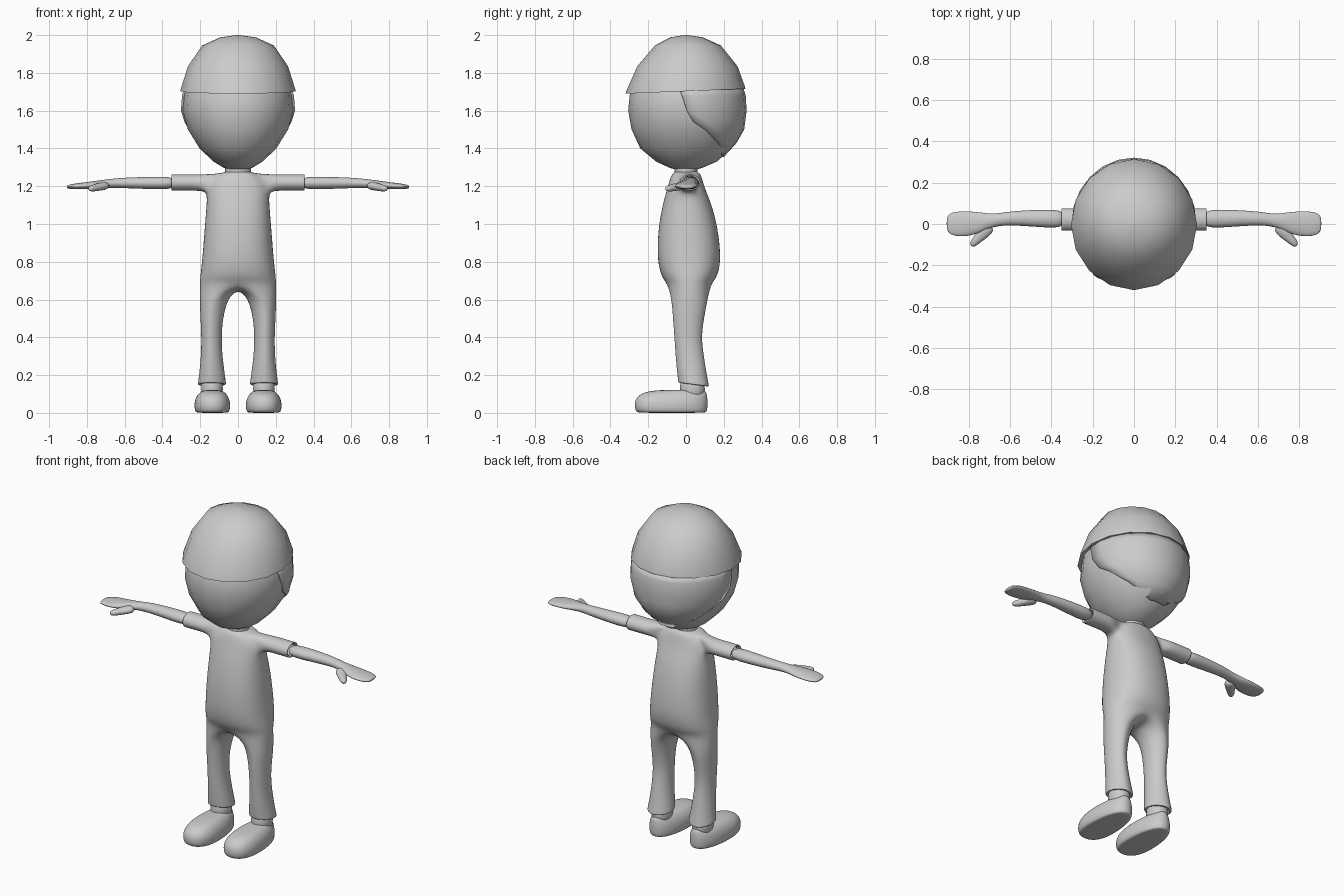
import bpy, bmesh
from math import sin, cos, pi, asin
from mathutils import Vector

if "Cube" in bpy.data.objects:
    bpy.data.objects.remove(bpy.data.objects["Cube"])

grey = bpy.data.materials.new("plain_grey")
grey.use_nodes = True
grey.diffuse_color = (0.6, 0.6, 0.6, 1)
grey.node_tree.nodes["Principled BSDF"].inputs["Base Color"].default_value = (0.6, 0.6, 0.6, 1)


def finish(name, bm, mirror=False, subdiv=0, thickness=0):
    bmesh.ops.recalc_face_normals(bm, faces=bm.faces)
    mesh = bpy.data.meshes.new(name)
    bm.to_mesh(mesh)
    bm.free()
    mesh.materials.append(grey)
    ob = bpy.data.objects.new(name, mesh)
    bpy.context.collection.objects.link(ob)
    if thickness:
        ob.modifiers.new("thickness", 'SOLIDIFY').thickness = thickness
    if mirror:
        ob.modifiers.new("mirror", 'MIRROR').merge_threshold = 0.002
    if subdiv:
        ob.modifiers.new("subdivision", 'SUBSURF').levels = subdiv
        ob.modifiers["subdivision"].render_levels = subdiv
        mesh.shade_smooth()
    else:
        bpy.ops.object.select_all(action='DESELECT')
        bpy.context.view_layer.objects.active = ob
        ob.select_set(True)
        bpy.ops.object.shade_smooth_by_angle(angle=0.9)
    return ob


def bridge(bm, a, b, closed=True):
    n = len(a)
    for i in range(n if closed else n - 1):
        j = (i + 1) % n
        bm.faces.new((a[i], a[j], b[j], b[i]))


def spow(v, p):
    return abs(v) ** p * (1 if v >= 0 else -1)


def flat_ring(z, x0, x1, y0, y1, n=16, p=1.0, grow=1.0, tilt=0.0):
    """Horizontal ellipse between the given limits."""
    cx, cy, rx, ry = (x0 + x1) / 2, (y0 + y1) / 2, (x1 - x0) / 2 * grow, (y1 - y0) / 2 * grow
    out = []
    for i in range(n):
        a = 2 * pi * i / n
        y = cy + ry * spow(sin(a), p)
        out.append(Vector((cx + rx * spow(cos(a), p), y, z + tilt * y)))
    return out


def side_ring(x, y0, y1, z0, z1, grow=1.1):
    """Eight-sided ellipse across the arm, starting at the top front."""
    return [Vector((x, (y0 + y1) / 2 + (y1 - y0) / 2 * grow * cos(a),
                    (z0 + z1) / 2 + (z1 - z0) / 2 * grow * sin(a)))
            for a in [(3 - i) * pi / 4 for i in range(8)]]


def loft(name, rings, caps=(True, True), **kw):
    bm = bmesh.new()
    vs = [[bm.verts.new(c) for c in r] for r in rings]
    for a, b in zip(vs, vs[1:]):
        bridge(bm, a, b)
    if caps[0]:
        bm.faces.new(vs[0])
    if caps[1]:
        bm.faces.new(vs[-1])
    return finish(name, bm, **kw)


# Head: z, half width, front y, back y
HEAD = [(1.283, .03, -.035, .035), (1.297, .075, -.085, .085), (1.33, .13, -.158, .163),
        (1.4, .203, -.242, .242), (1.5, .265, -.288, .299), (1.6, .293, -.306, .312),
        (1.7, .287, -.296, .306), (1.8, .24, -.24, .25)]
loft("head", [flat_ring(z, -w, w, f, b) for z, w, f, b in HEAD])

# Cap with a flat underside and a slightly dipped front rim
loft("cap", [flat_ring(1.703, -.28, .28, -.29, .295, tilt=.04),
             flat_ring(1.703, -.305, .305, -.32, .314, tilt=.04),
             flat_ring(1.715, -.303, .303, -.317, .312, tilt=.04),
             flat_ring(1.835, -.265, .265, -.258, .273),
             flat_ring(1.945, -.19, .19, -.165, .185),
             flat_ring(1.988, -.095, .095, -.085, .09),
             flat_ring(2.0, -.01, .01, -.01, .01)])


# Hair shell on the back of the head, its front edge sweeping down and back
def head_at(z):
    for a, b in zip(HEAD, HEAD[1:]):
        if a[0] <= z <= b[0]:
            t = (z - a[0]) / (b[0] - a[0])
            return [p + (q - p) * t for p, q in zip(a[1:], b[1:])]


bm = bmesh.new()
rows = []
for z, edge in [(1.72, -.04), (1.68, -.02), (1.6, .005), (1.54, .04), (1.5, .1), (1.43, .17), (1.355, .2)]:
    w, f, b = head_at(z)
    cy, ry = (f + b) / 2, (b - f) / 2 + .009
    start = asin(min(.96, (edge - cy) / ry))
    angles = [start + (pi - 2 * start) * i / 12 for i in range(13)]
    rows.append([bm.verts.new(((w + .009) * cos(a), cy + ry * sin(a), z)) for a in angles])
for a, b in zip(rows, rows[1:]):
    bridge(bm, a, b, closed=False)
finish("hair", bm, thickness=.012)

loft("neck", [flat_ring(z, -.068, .068, -.06, .06) for z in (1.24, 1.31)])

# Clothes: half torso, sleeve and trouser leg as one mirrored cage
bm = bmesh.new()
TORSO = [(1.277, .062, -.055, .06), (1.265, .11, -.075, .078), (1.222, .155, -.09, .09),
         (1.168, .164, -.105, .108), (1.1, .168, -.124, .137), (1.0, .176, -.143, .163),
         (.9, .184, -.151, .178), (.8, .192, -.15, .184), (.72, .202, -.13, .166),
         (.69, .203, -.104, .138)]
rows = []
for z, w, f, b in TORSO:
    row = []
    for k in range(9):
        a = -pi / 2 + pi * k / 8
        x = 0 if k in (0, 8) else w * 1.01 * cos(a) ** .85
        row.append(bm.verts.new((x, (f + b) / 2 + (b - f) / 2 * 1.02 * spow(sin(a), .9), z)))
    rows.append(row)
for r in range(len(rows) - 1):
    for k in range(8):
        if not (r in (1, 2) and k in (3, 4)):
            bm.faces.new((rows[r][k], rows[r][k + 1], rows[r + 1][k + 1], rows[r + 1][k]))

# Sleeve grows out of the arm hole and turns in at the cuff
prev = rows[1][3:6] + [rows[2][5]] + rows[3][5:2:-1] + [rows[2][3]]
for x, g in [(.2, 1.08), (.27, 1.1), (.345, 1.1), (.352, 1.1), (.353, .85), (.33, .8)]:
    ring = [bm.verts.new(c) for c in side_ring(x, -.033, .076, 1.176, 1.263, g)]
    bridge(bm, prev, ring)
    prev = ring

# Trouser leg below the crotch arch, with a tilted turned-in hem
crotch = [bm.verts.new((0, y, z)) for y, z in [(.07, .662), (.02, .652), (-.04, .662)]]
prev = rows[-1] + crotch
LEG = [(.61, .05, .201, -.078, .117, 0), (.5, .078, .197, -.07, .096, 0),
       (.4, .085, .192, -.062, .082, 0), (.3, .08, .194, -.056, .095, 0),
       (.2, .066, .204, -.047, .112, -.05), (.158, .06, .21, -.042, .122, -.13),
       (.149, .06, .21, -.042, .122, -.13), (.149, .078, .195, -.025, .1, -.13),
       (.18, .08, .194, -.025, .1, -.13)]
for z, x0, x1, y0, y1, tilt in LEG:
    ring = []
    for k in range(12):
        a = -pi / 2 + (pi * k / 8 if k < 9 else pi + (k - 8) * pi / 4)
        y = (y0 + y1) / 2 + (y1 - y0) / 2 * 1.03 * sin(a)
        ring.append(bm.verts.new(((x0 + x1) / 2 + (x1 - x0) / 2 * 1.05 * cos(a), y, z + tilt * (y - .04))))
    bridge(bm, prev, ring)
    prev = ring
finish("clothes", bm, mirror=True, subdiv=2)

# Ankles and shoes
loft("ankles", [flat_ring(z, .08, .195, -.032, .1, grow=1.02) for z in (.07, .12, .2)],
     mirror=True, subdiv=1)
shoe = []
for z, w, toe, heel in [(0, .085, -.245, .095), (.004, .1, -.265, .112), (.03, .108, -.275, .116),
                        (.07, .104, -.272, .116), (.1, .085, -.245, .112), (.118, .06, -.19, .105),
                        (.122, .03, -.1, .08)]:
    ring = flat_ring(z, -w, w, toe, heel, p=.85, grow=1.01)
    for c in ring:
        c.x = .136 + c.x * (1 - .22 * (c.y - toe) / (heel - toe))
    shoe.append(ring)
loft("shoes", shoe, mirror=True, subdiv=2)

# Arms ending in mitten hands
ARM = [(.325, -.022, .07, 1.182, 1.252), (.45, -.016, .07, 1.184, 1.25), (.6, -.004, .062, 1.19, 1.246),
       (.68, -.012, .047, 1.192, 1.238), (.74, -.04, .056, 1.188, 1.23), (.8, -.06, .062, 1.184, 1.222),
       (.86, -.06, .061, 1.184, 1.215), (.895, -.048, .05, 1.186, 1.208), (.907, -.025, .03, 1.19, 1.203)]
loft("arms", [side_ring(*r) for r in ARM], mirror=True, subdiv=2)

# Thumbs point forward and outward
along = Vector((.68, -.72, -.14)).normalized()
across = along.cross(Vector((0, 0, 1))).normalized()
up = across.cross(along)
thumb = []
for t, w, h in [(0, .035, .024), (.05, .034, .023), (.09, .025, .021), (.125, .02, .018), (.14, .009, .009)]:
    c = Vector((.693, -.005, 1.205)) + along * t
    thumb.append([c + across * w * cos(i * pi / 4) + up * h * sin(i * pi / 4) for i in range(8)])
loft("thumbs", thumb, mirror=True, subdiv=2)
